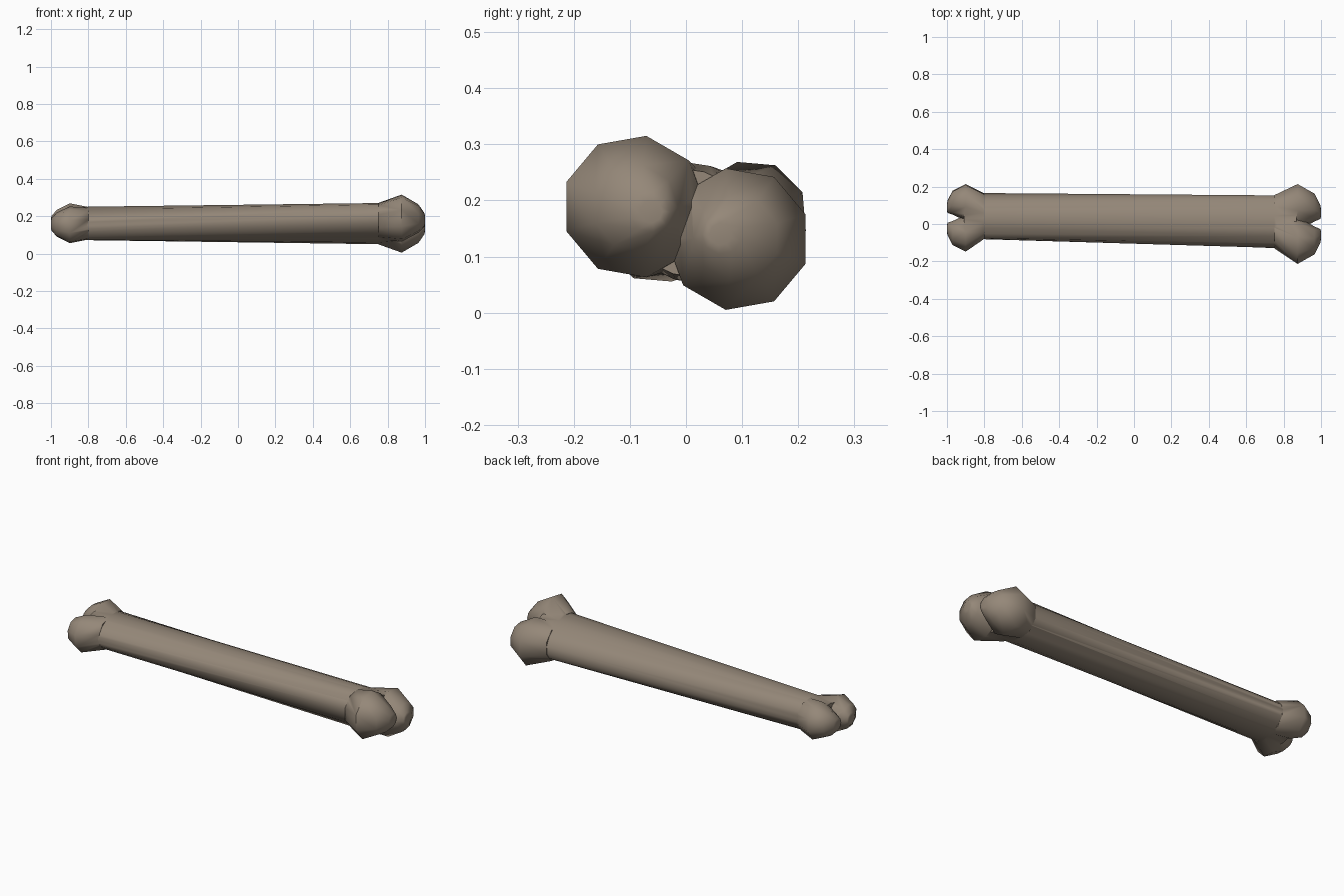
import bpy, bmesh
from math import sin, cos, pi, radians

if "Cube" in bpy.data.objects:
    bpy.data.objects.remove(bpy.data.objects["Cube"])

mat = bpy.data.materials.new("bone_brown")
mat.diffuse_color = (0.30, 0.245, 0.19, 1)
mat.use_nodes = True
mat.node_tree.nodes["Principled BSDF"].inputs["Base Color"].default_value = mat.diffuse_color


def loft(name, rings, sides, start=0.0):
    """Loft rings of (x, y, z, half_width, half_height, tilt in degrees) along x."""
    bm = bmesh.new()
    loops = []
    for x, y, z, a, b, tilt in rings:
        t = radians(tilt)
        loop = []
        for i in range(sides):
            ang = 2 * pi * i / sides + start
            u, v = a * cos(ang), b * sin(ang)
            loop.append(bm.verts.new((x, y + u * cos(t) - v * sin(t),
                                      z + u * sin(t) + v * cos(t))))
        loops.append(loop)
    for p, q in zip(loops, loops[1:]):
        for i in range(sides):
            j = (i + 1) % sides
            bm.faces.new((p[i], p[j], q[j], q[i]))
    bm.faces.new(loops[0][::-1])
    bm.faces.new(loops[-1])
    bmesh.ops.recalc_face_normals(bm, faces=bm.faces)
    me = bpy.data.meshes.new(name)
    bm.to_mesh(me)
    bm.free()
    me.materials.append(mat)
    ob = bpy.data.objects.new(name, me)
    bpy.context.collection.objects.link(ob)
    return ob


# shaft: tapered, slightly twisting oval that runs into both forks
bone = loft("bone", [
    (-0.91, 0.035, 0.161, 0.10, 0.078, 6),
    (-0.80, 0.042, 0.161, 0.124, 0.090, 6),
    (0.75, 0.012, 0.160, 0.146, 0.106, -17),
    (0.87, 0.005, 0.160, 0.125, 0.095, -17)], 16)

# knuckles: (x, offset y, offset z, radius), mirrored through each end's centre
right_end = [(0.75, 0.050, -0.014, 0.098), (0.875, 0.093, -0.029, 0.128),
             (0.965, 0.090, -0.027, 0.077), (0.997, 0.064, -0.020, 0.036),
             (1.0, 0.062, -0.020, 0.020)]
left_end = [(-0.80, 0.038, 0.004, 0.086), (-0.90, 0.084, 0.010, 0.100),
            (-0.970, 0.082, 0.008, 0.065), (-0.997, 0.060, 0.006, 0.034),
            (-1.0, 0.058, 0.006, 0.020)]

for rings, cy0, cy1, cz, start in ((right_end, 0.012, 0.0, 0.16, radians(80)),
                                   (left_end, 0.042, 0.033, 0.162, radians(85))):
    for s in (1, -1):
        data = [(x, (cy0 if k == 0 else cy1) + s * dy, cz + s * dz, r, r, 0)
                for k, (x, dy, dz, r) in enumerate(rings)]
        knob = loft("knuckle", data, 9, start + (pi if s > 0 else 0))
        # fuse the knuckle into the bone
        mod = bone.modifiers.new("fuse", 'BOOLEAN')
        mod.operation = 'UNION'
        mod.solver = 'EXACT'
        mod.object = knob
        bpy.context.view_layer.objects.active = bone
        bpy.ops.object.modifier_apply(modifier=mod.name)
        bpy.data.objects.remove(knob)

bpy.ops.object.select_all(action='DESELECT')
bone.select_set(True)
bpy.context.view_layer.objects.active = bone
bpy.ops.object.shade_smooth_by_angle(angle=radians(60))
